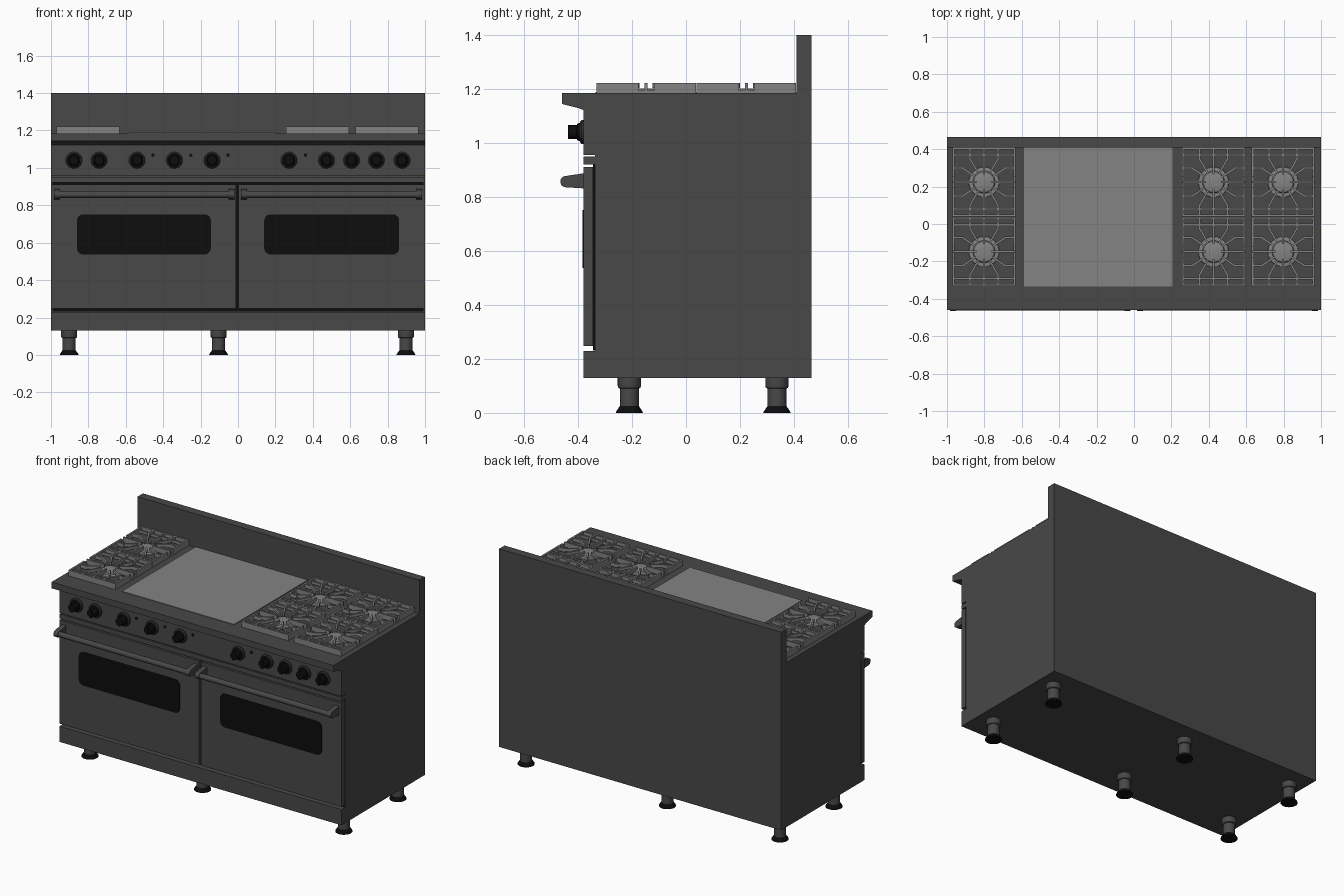
import bpy, bmesh, math
from mathutils import Vector

if "Cube" in bpy.data.objects:
    bpy.data.objects.remove(bpy.data.objects["Cube"])


def material(name, v):
    m = bpy.data.materials.new(name)
    m.diffuse_color = (v, v, v, 1)
    m.use_nodes = True
    m.node_tree.nodes["Principled BSDF"].inputs["Base Color"].default_value = m.diffuse_color
    return m


STEEL = material("dark steel", 0.065)
IRON = material("grey iron", 0.23)
BLACK = material("black", 0.004)
CHROME = material("knob bezel grey", 0.03)


def finish(bm, name, mat, smooth=False):
    bmesh.ops.recalc_face_normals(bm, faces=bm.faces[:])
    me = bpy.data.meshes.new(name)
    bm.to_mesh(me)
    bm.free()
    me.materials.append(mat)
    if smooth:
        for p in me.polygons:
            p.use_smooth = True
        me.set_sharp_from_angle(angle=math.radians(35))
    ob = bpy.data.objects.new(name, me)
    bpy.context.collection.objects.link(ob)
    return ob


def add_prism(bm, pts, a, b, place):
    """Extrude a 2D outline from a to b; place(p, q, t) gives the 3D point."""
    lo = [bm.verts.new(place(p, q, a)) for p, q in pts]
    hi = [bm.verts.new(place(p, q, b)) for p, q in pts]
    bm.faces.new(lo)
    bm.faces.new(hi[::-1])
    n = len(pts)
    for i in range(n):
        j = (i + 1) % n
        bm.faces.new((lo[i], lo[j], hi[j], hi[i]))


def along_x(y, z, t): return (t, y, z)
def along_y(x, z, t): return (x, t, z)
def along_z(x, y, t): return (x, y, t)


def prism(name, mat, pts, a, b, place, smooth=False):
    bm = bmesh.new()
    add_prism(bm, pts, a, b, place)
    return finish(bm, name, mat, smooth)


def rect(x0, x1, y0, y1):
    return [(x0, y0), (x1, y0), (x1, y1), (x0, y1)]


def box(name, mat, x, y, z):
    return prism(name, mat, rect(*x, *y), *z, along_z)


def lathe(name, mat, profile, origin, front=False, n=28):
    """Spin (radius, height) about z, or about -y when front is set."""
    bm = bmesh.new()
    o = Vector(origin)
    rings = []
    for r, h in profile:
        ring = []
        for i in range(n):
            a = 2 * math.pi * i / n
            c, s = r * math.cos(a), r * math.sin(a)
            ring.append(bm.verts.new(o + Vector((c, -h, s) if front else (c, s, h))))
        rings.append(ring)
    for p, q in zip(rings, rings[1:]):
        for i in range(n):
            j = (i + 1) % n
            bm.faces.new((p[i], p[j], q[j], q[i]))
    bm.faces.new(rings[0])
    bm.faces.new(rings[-1])
    return finish(bm, name, mat, True)


def rounded(x0, x1, z0, z1, r):
    pts = []
    for cx, cz, a0 in ((x1 - r, z1 - r, 0), (x0 + r, z1 - r, 90),
                       (x0 + r, z0 + r, 180), (x1 - r, z0 + r, 270)):
        for k in range(7):
            a = math.radians(a0 + 15 * k)
            pts.append((cx + r * math.cos(a), cz + r * math.sin(a)))
    return pts


# cabinet with kick panel, control panel, front lip and backsplash in one profile
prism("cabinet", STEEL, [
    (-0.38, 0.13), (0.465, 0.13), (0.465, 1.40), (0.41, 1.40), (0.41, 1.185),
    (-0.46, 1.185), (-0.46, 1.145), (-0.40, 1.13), (-0.38, 1.122), (-0.38, 0.956),
    (-0.337, 0.956), (-0.337, 0.23), (-0.38, 0.23)], -1, 1, along_x)
box("trim_strip", STEEL, (-1, 1), (-0.38, -0.335), (0.921, 0.95))
box("door_seal", BLACK, (-0.992, 0.992), (-0.344, -0.336), (0.231, 0.93))

# doors, windows and handles
for side, x0, x1 in (("left", -1, -0.011), ("right", 0.003, 1)):
    box(side + "_door", STEEL, (x0, x1), (-0.38, -0.344), (0.247, 0.912))
    w0, w1 = (-0.862, -0.145) if side == "left" else (0.14, 0.862)
    prism(side + "_window", BLACK, rounded(w0, w1, 0.537, 0.752, 0.035),
          -0.383, -0.378, along_y)
    h0, h1 = (-0.983, -0.02) if side == "left" else (0.017, 0.983)
    arc = [(-0.445 + 0.021 * math.cos(math.radians(a)),
            0.857 + 0.021 * math.sin(math.radians(a))) for a in range(90, 271, 20)]
    for k, bx in enumerate((h0, h1 - 0.03)):
        prism(f"{side}_handle_bracket_{k}", STEEL,
              [(-0.379, 0.832), (-0.379, 0.888)] + arc, bx, bx + 0.03, along_x, True)
    bar = [(-0.445 + 0.017 * math.cos(2 * math.pi * i / 20),
            0.857 + 0.017 * math.sin(2 * math.pi * i / 20)) for i in range(20)]
    prism(side + "_handle_bar", STEEL, bar, h0 + 0.01, h1 - 0.01, along_x, True)

# control knobs and indicator lights
for i, x in enumerate((-0.877, -0.743, -0.54, -0.34, -0.139,
                       0.273, 0.473, 0.607, 0.74, 0.877)):
    o = (x, -0.379, 1.041)
    lathe(f"knob_bezel_{i}", CHROME, [(0.044, 0), (0.044, 0.008), (0.038, 0.014)], o, True)
    lathe(f"knob_{i}", BLACK, [(0.034, 0.012), (0.032, 0.022), (0.026, 0.026),
                               (0.024, 0.056)], o, True)
    box(f"knob_grip_{i}", BLACK, (x - 0.008, x + 0.008), (-0.437, -0.40), (1.015, 1.067))
for i, x in enumerate((-0.455, -0.252, -0.054, 0.361)):
    lathe(f"indicator_{i}", BLACK, [(0.009, 0), (0.009, 0.005)], (x, -0.379, 1.068), True, 12)

# griddle plate
box("griddle", IRON, (-0.588, 0.207), (-0.335, 0.41), (1.18, 1.189))


def bar(bm, p, q, z0, z1, w=0.012):
    p, q = Vector(p), Vector(q)
    d = (q - p).normalized() * (w / 2)
    s = Vector((-d.y, d.x))
    p, q = p - d, q + d
    add_prism(bm, [tuple(v) for v in (p - s, q - s, q + s, p + s)], z0, z1, along_z)


# burners with cast grates: three columns, two rows
for ci, cx in enumerate((-0.802, 0.425, 0.797)):
    for ri, cy in enumerate((-0.148, 0.224)):
        tag = f"{ci}_{ri}"
        c = Vector((cx, cy))
        W, H, G = 0.162, 0.179, 0.034
        bm = bmesh.new()
        lo, hi = 1.184, 1.222

        def rod(a, b, z0=lo, z1=hi, w=0.011):
            bar(bm, c + Vector(a), c + Vector(b), z0, z1, w)

        for s in (-1, 1):
            # frame: full rails front and back, side rails open at the middle
            rod((-W, s * H), (W, s * H))
            rod((-W, s * (H - 0.035)), (W, s * (H - 0.035)), 1.198, 1.215)
            for t in (-1, 1):
                rod((s * W, t * G), (s * W, t * H))
                # bent fingers reaching towards the burner
                rod((s * 0.075, t * H), (s * 0.075, t * 0.125), 1.198)
                rod((s * 0.075, t * 0.125), (s * 0.032, t * 0.05), 1.204)
                rod((s * W, t * 0.075), (s * 0.115, t * 0.075), 1.198)
                rod((s * 0.115, t * 0.075), (s * 0.05, t * 0.032), 1.204)
            rod((s * W, -G), (s * W, G), lo, 1.195)
            rod((s * W, 0), (s * 0.045, 0), 1.19, hi, 0.01)
            rod((0, s * H), (0, s * 0.045), 1.198, hi, 0.01)
        finish(bm, "grate_" + tag, IRON)
        lathe("burner_" + tag, IRON, [(0.082, 1.183), (0.08, 1.191), (0.06, 1.193),
                                      (0.055, 1.2), (0.045, 1.203)], (cx, cy, 0))

# legs with black feet
for i, x in enumerate((-0.903, -0.104, 0.898)):
    for j, y in enumerate((-0.21, 0.337)):
        lathe(f"leg_{i}_{j}", STEEL, [(0.035, 0.024), (0.035, 0.09), (0.041, 0.093),
                                      (0.043, 0.1), (0.043, 0.131)], (x, y, 0))
        lathe(f"foot_{i}_{j}", BLACK, [(0.05, 0), (0.049, 0.005), (0.034, 0.027)], (x, y, 0))
